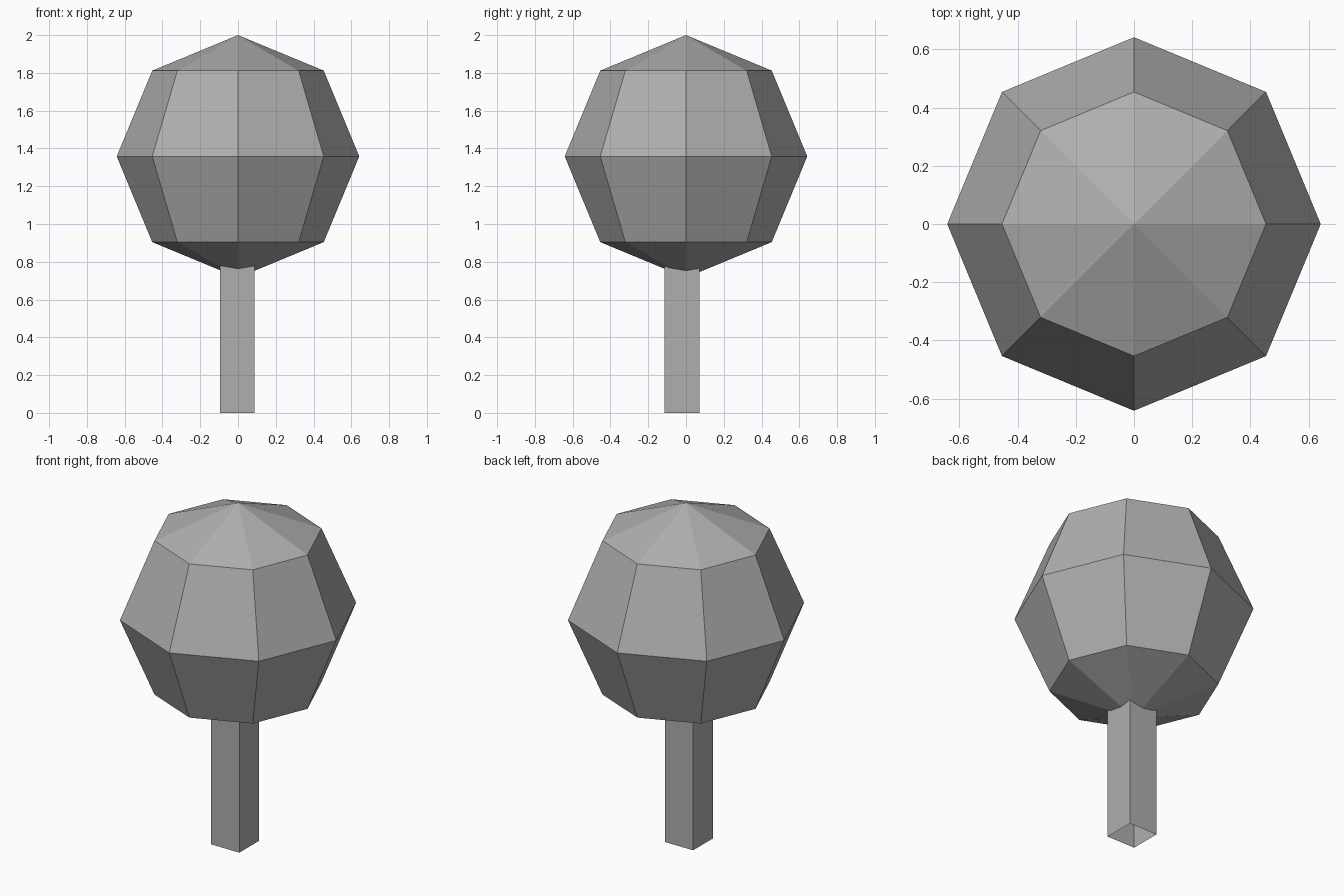
import bpy
import bmesh
from mathutils import Matrix

default = bpy.data.objects.get("Cube")
if default:
    bpy.data.objects.remove(default, do_unlink=True)

# One plain grey for the whole tree
grey = bpy.data.materials.new("mid_grey")
grey.use_nodes = True
colour = (0.43, 0.43, 0.43, 1.0)
grey.diffuse_color = colour
grey.node_tree.nodes["Principled BSDF"].inputs["Base Color"].default_value = colour


def add_part(name, bm, location):
    """Turn a bmesh into a flat-shaded object."""
    mesh = bpy.data.meshes.new(name)
    bm.to_mesh(mesh)
    bm.free()
    mesh.materials.append(grey)
    obj = bpy.data.objects.new(name, mesh)
    obj.location = location
    bpy.context.collection.objects.link(obj)
    return obj


# Faceted round crown
crown_radius = 0.642
bm = bmesh.new()
bmesh.ops.create_uvsphere(bm, u_segments=8, v_segments=4, radius=crown_radius)
add_part("crown", bm, (0, 0, 2 - crown_radius))

# Square trunk, open at both ends, its top hidden inside the crown
trunk_width, trunk_height = 0.185, 0.9
bm = bmesh.new()
bmesh.ops.create_cube(bm, size=1, matrix=Matrix.Diagonal((trunk_width, trunk_width, trunk_height, 1)))
bm.normal_update()
ends = [f for f in bm.faces if abs(f.normal.z) > 0.5]
bmesh.ops.delete(bm, geom=ends, context='FACES_ONLY')
add_part("trunk", bm, (-0.004, -0.021, trunk_height / 2))
